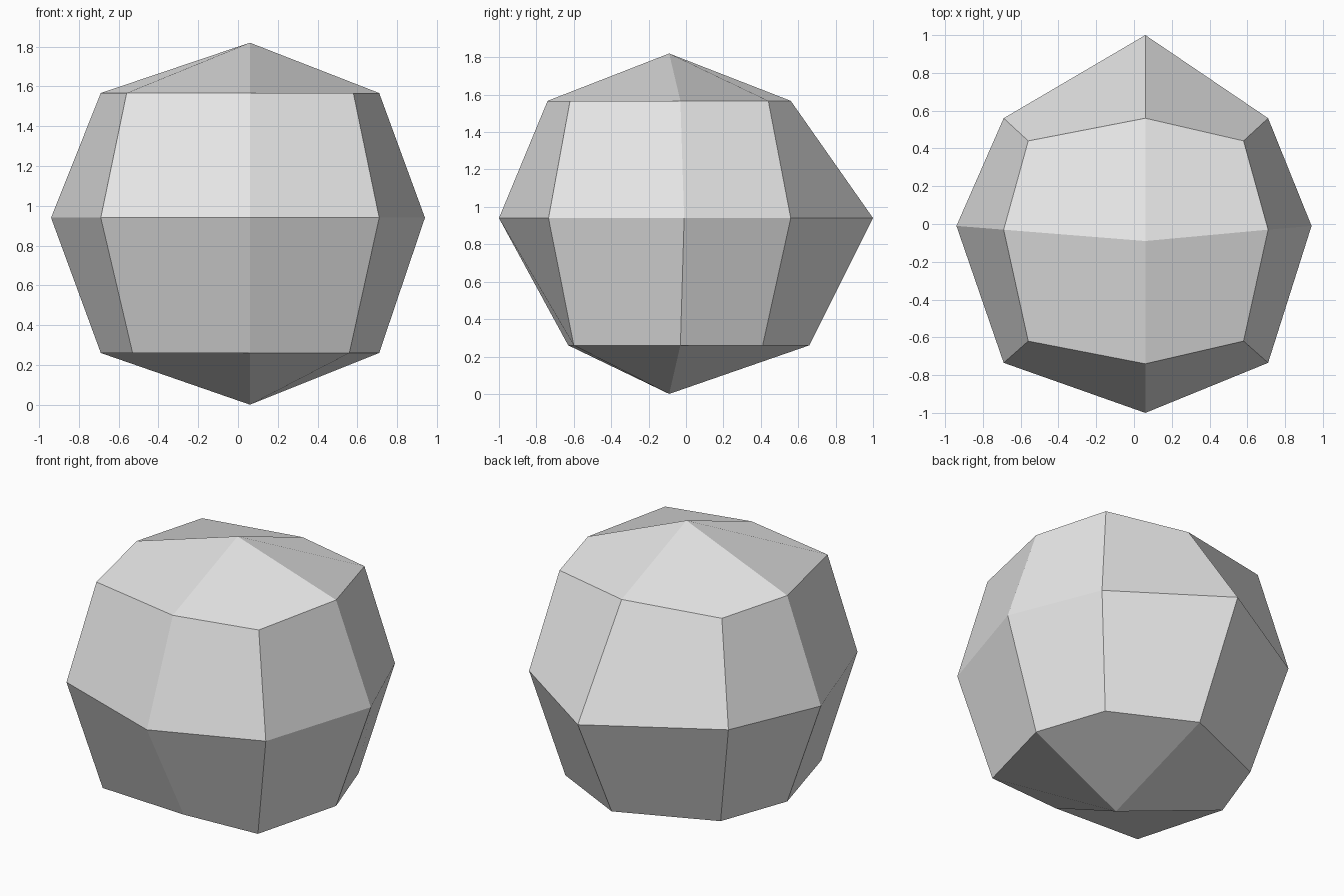
import bpy
import bmesh

cube = bpy.data.objects.get("Cube")
if cube:
    bpy.data.objects.remove(cube, do_unlink=True)

# Off-centre axis shared by the poles and the front and back points
AXIS_X = 0.06
POLE_Y = -0.09


def ring(bm, z, side_x, end_y, corner_x, corner_y, side_y):
    """Eight points, counter-clockwise from the front; pairs are (low, high)."""
    points = [
        (AXIS_X, end_y[0]), (corner_x[1], corner_y[0]),
        (side_x[1], side_y), (corner_x[1], corner_y[1]),
        (AXIS_X, end_y[1]), (corner_x[0], corner_y[1]),
        (side_x[0], side_y), (corner_x[0], corner_y[0]),
    ]
    return [bm.verts.new((x, y, z)) for x, y in points]


def cap(bm, pole, loop, creased, top):
    """Four quads around a pole; creased corners fold along pole to corner."""
    for k in (1, 3, 5, 7):
        quad = [pole, loop[k - 1], loop[k], loop[(k + 1) % 8]]
        if k not in creased:
            quad = quad[1:] + quad[:1]
        bm.faces.new(quad if top else [quad[0]] + quad[:0:-1])


bm = bmesh.new()

# Three horizontal rings
rings = [
    ring(bm, 0.26, (-0.69, 0.71), (-0.63, 0.66), (-0.53, 0.56), (-0.60, 0.41), -0.03),
    ring(bm, 0.94, (-0.94, 0.94), (-1.0, 1.0), (-0.69, 0.71), (-0.735, 0.56), -0.01),
    ring(bm, 1.567, (-0.69, 0.71), (-0.74, 0.56), (-0.56, 0.58), (-0.62, 0.44), -0.03),
]

# Side bands
for low, high in zip(rings, rings[1:]):
    for k in range(8):
        n = (k + 1) % 8
        bm.faces.new((low[n], high[n], high[k], low[k]))

# Bottom and top caps
cap(bm, bm.verts.new((AXIS_X, POLE_Y, 0.0)), rings[0], (1, 5), False)
cap(bm, bm.verts.new((AXIS_X, POLE_Y, 1.82)), rings[-1], (3, 7), True)

mesh = bpy.data.meshes.new("faceted_boulder")
bm.to_mesh(mesh)
bm.free()
boulder = bpy.data.objects.new("faceted_boulder", mesh)
bpy.context.collection.objects.link(boulder)

# Plain grey stone
grey = (0.8, 0.8, 0.8, 1.0)
stone = bpy.data.materials.new("light_grey_stone")
stone.use_nodes = True
stone.diffuse_color = grey
stone.node_tree.nodes["Principled BSDF"].inputs["Base Color"].default_value = grey
mesh.materials.append(stone)
